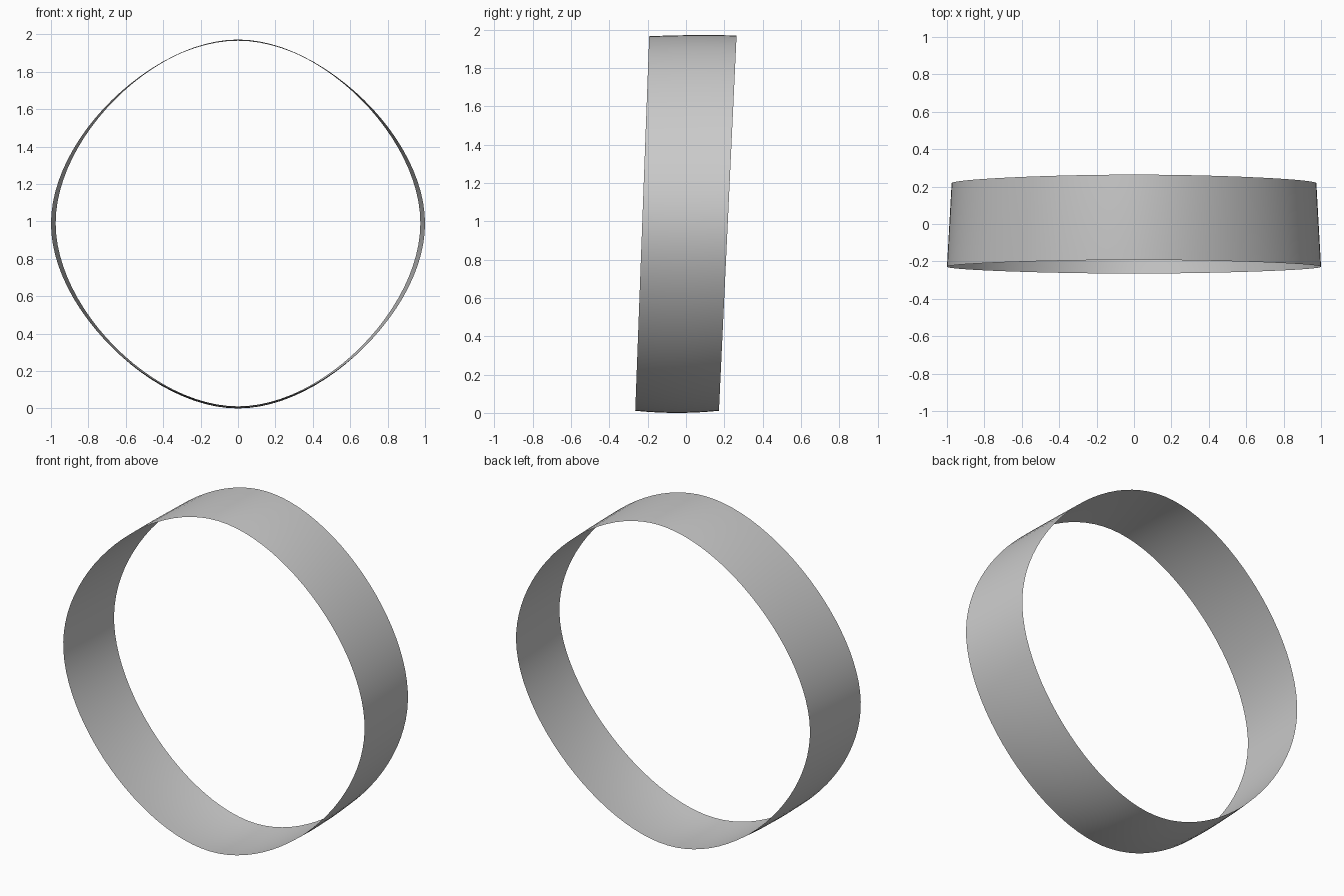
import bpy, bmesh

if "Cube" in bpy.data.objects:
    bpy.data.objects.remove(bpy.data.objects["Cube"])

SEG, ROWS = 24, 8      # steps per quarter turn, steps across the band
HANDLE = 0.466         # short handles give the slightly diamond-like hoop


def lerp(a, b, t):
    return a + (b - a) * t


def quarter(t):
    """Unit quarter arc from (1, 0) to (0, 1) as a cubic curve."""
    s = 1 - t
    x = s**3 + 3*s*s*t + 3*s*t*t*HANDLE
    z = 3*s*s*t*HANDLE + 3*s*t*t + t**3
    return x, z


# Unit outline: one quarter rotated four times
outline = []
for q in range(4):
    for i in range(SEG):
        x, z = quarter(i / SEG)
        for _ in range(q):
            x, z = -z, x
        outline.append((x, z))

# Band: thin open sheet, leaning and tapering front to back, gently bulged
bm = bmesh.new()
rings = []
for r in range(ROWS + 1):
    v = r / ROWS
    bulge = 4 * v * (1 - v)
    half_w = lerp(1.0, 0.975, v)
    top = lerp(1.966, 1.970, v) + 0.004 * bulge
    bottom = 0.011 * (1 - bulge)
    mid, half_h = (top + bottom) / 2, (top - bottom) / 2
    ring = []
    for x, z in outline:
        h = (z + 1) / 2
        y = lerp(lerp(-0.265, -0.192, h), lerp(0.172, 0.264, h), v)
        ring.append(bm.verts.new((x * half_w, y, mid + z * half_h)))
    rings.append(ring)

n = len(outline)
for a, b in zip(rings, rings[1:]):
    for i in range(n):
        j = (i + 1) % n
        f = bm.faces.new((a[i], b[i], b[j], a[j]))
        f.smooth = True

# Make the outside of the hoop the front side
bm.faces.ensure_lookup_table()
bm.normal_update()
if bm.faces[0].normal.x < 0:
    bmesh.ops.reverse_faces(bm, faces=bm.faces[:])

mesh = bpy.data.meshes.new("band")
bm.to_mesh(mesh)
bm.free()
band = bpy.data.objects.new("band", mesh)
bpy.context.collection.objects.link(band)
